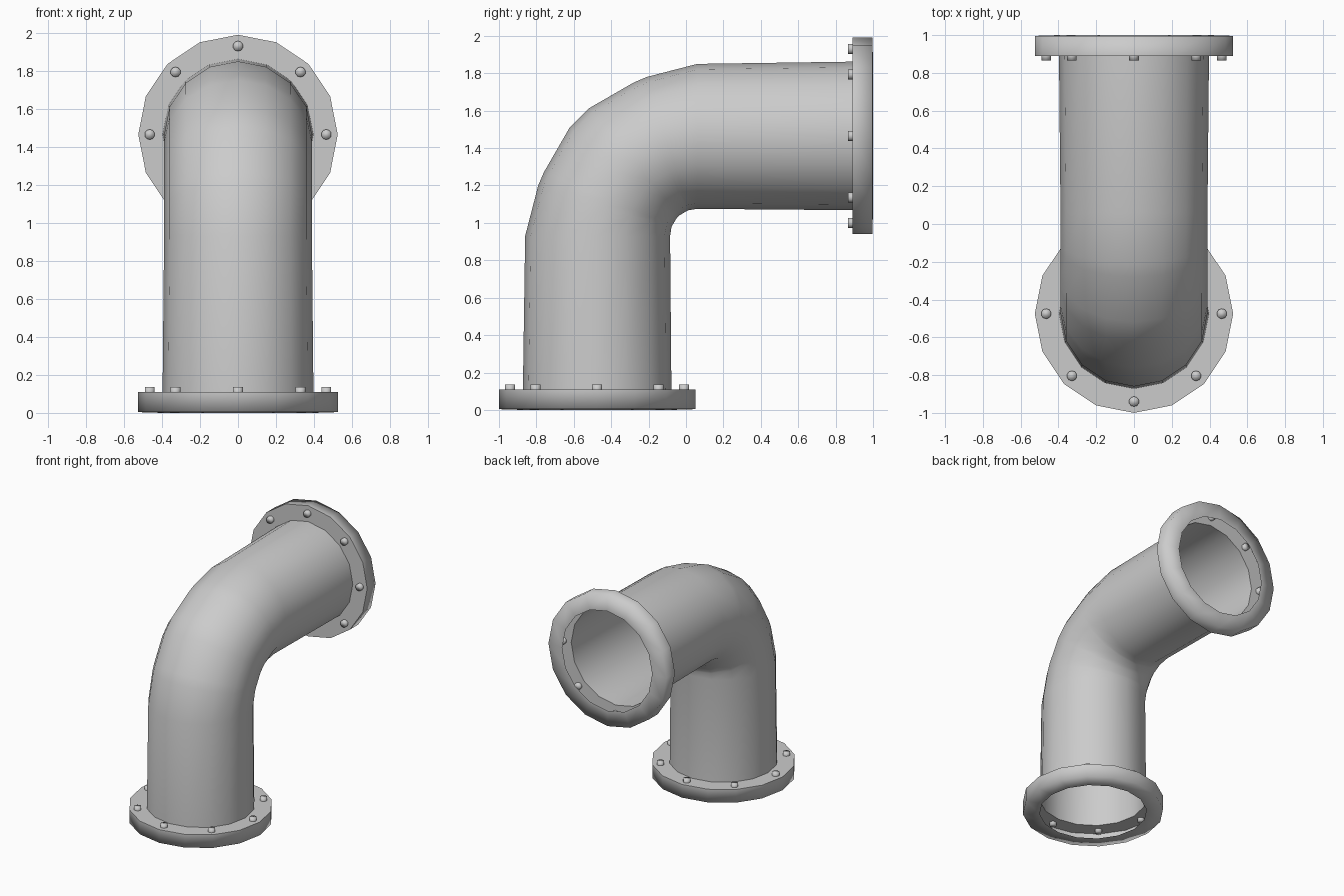
import bpy, bmesh, math
from mathutils import Vector, Matrix

if "Cube" in bpy.data.objects:
    bpy.data.objects.remove(bpy.data.objects["Cube"])

SIDES = 16
CENTER = 1.465            # height of the rear opening
BEND = Vector((0, 0.06, 0.93))


def finish(name, bm, matrix=None):
    bmesh.ops.recalc_face_normals(bm, faces=bm.faces[:])
    mesh = bpy.data.meshes.new(name)
    bm.to_mesh(mesh)
    bm.free()
    ob = bpy.data.objects.new(name, mesh)
    bpy.context.collection.objects.link(ob)
    if matrix:
        ob.matrix_world = matrix
    return ob


def skin(bm, rings):
    # join successive vertex rings with smooth quads
    for a, b in zip(rings, rings[1:]):
        for i in range(SIDES):
            j = (i + 1) % SIDES
            bm.faces.new((a[i], a[j], b[j], b[i])).smooth = True


def ring(bm, center, outward, r_in_plane, r_side):
    verts = []
    for i in range(SIDES):
        t = math.tau * i / SIDES
        verts.append(bm.verts.new(center + outward * (r_in_plane * math.cos(t))
                                  + Vector((r_side * math.sin(t), 0, 0))))
    return verts


# Elbow pipe: open tube, straight legs slightly flared towards the flanges
bm = bmesh.new()
rings = [ring(bm, Vector((0, -0.475, 0.11)), Vector((0, -1, 0)), 0.397, 0.397)]
bend = [(0, 0.92), (17.6, 0.892), (22.5, 0.888), (40.3, 0.895),
        (49.7, 0.895), (67.5, 0.888), (72.4, 0.892), (90, 0.92)]
for deg, outer in bend:
    a = math.radians(deg)
    out = Vector((0, -math.cos(a), math.sin(a)))
    inner = 0.145
    rings.append(ring(bm, BEND + out * ((outer + inner) / 2), out,
                      (outer - inner) / 2, 0.389))
rings.append(ring(bm, Vector((0, 0.89, CENTER)), Vector((0, 0, 1)), 0.397, 0.397))
skin(bm, rings)
finish("elbow_pipe", bm)


# Hollow flange shell: plate, rim and lip, open towards the bore
def flange(name, matrix):
    bm = bmesh.new()
    profile = [(0.397, 0.11), (0.525, 0.11), (0.525, 0.004), (0.40, 0.0)]
    rings = [ring(bm, Vector((0, 0, z)), Vector((0, 1, 0)), r, r) for r, z in profile]
    skin(bm, rings)
    for i in range(SIDES):
        e = bm.edges.get((rings[1][i], rings[1][(i + 1) % SIDES]))
        e.smooth = False
    return finish(name, bm, matrix)


# Eight bolts through each flange plate
def bolts(name, matrix):
    bm = bmesh.new()
    for i in range(8):
        a = math.tau * i / 8
        pos = Vector((0.465 * math.cos(a), 0.465 * math.sin(a), 0.11))
        bmesh.ops.create_cone(bm, cap_ends=True, segments=10, radius1=0.027,
                              radius2=0.027, depth=0.05,
                              matrix=Matrix.Translation(pos))
    for f in bm.faces:
        f.smooth = True
    return finish(name, bm, matrix)


places = {
    "bottom": Matrix.Translation((0, -0.475, 0)),
    "rear": Matrix.Translation((0, 1, CENTER)) @ Matrix.Rotation(math.pi / 2, 4, 'X'),
}
for label, m in places.items():
    flange(label + "_flange", m)
    bolts(label + "_bolts", m)
